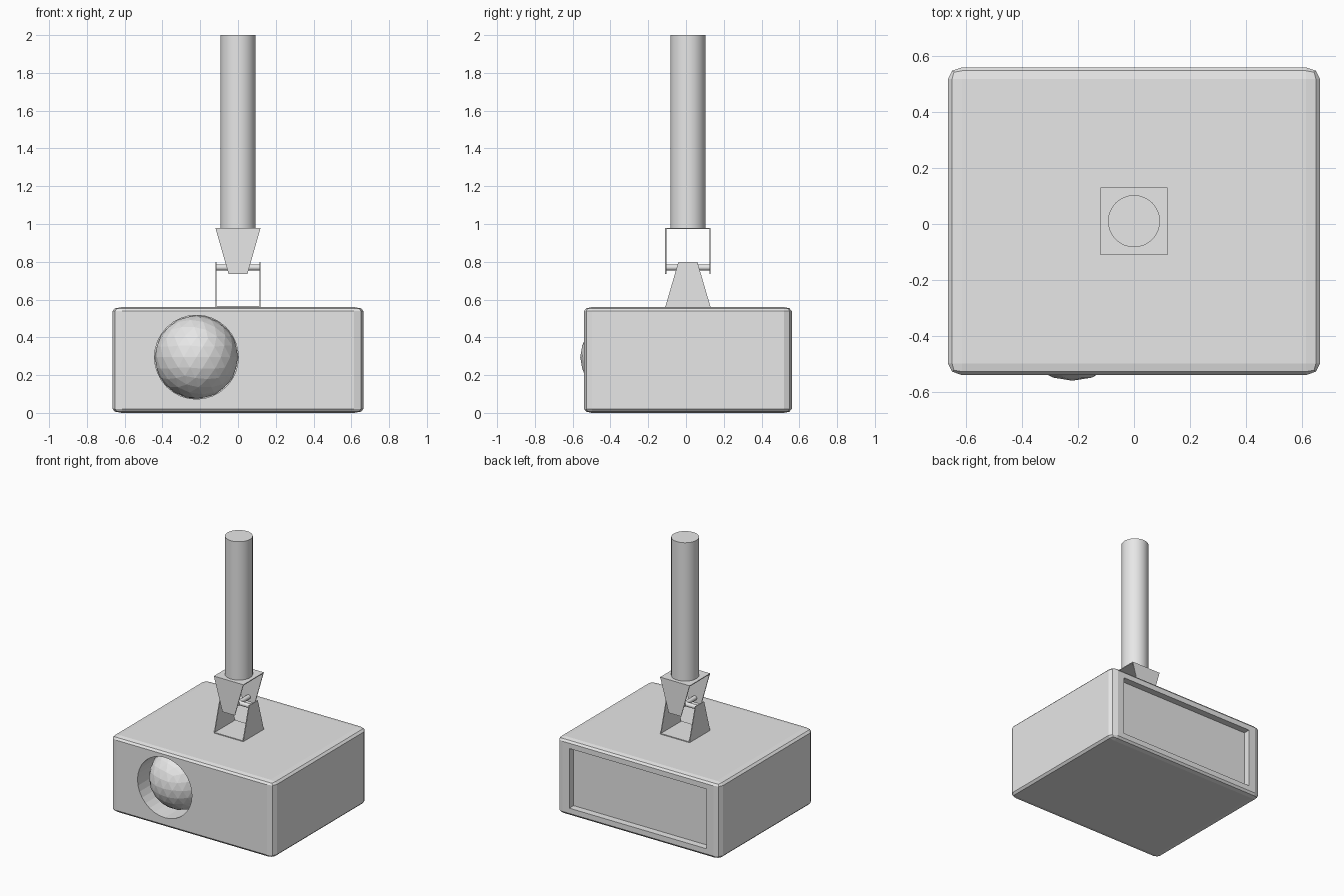
import bpy, bmesh
from math import pi
from mathutils import Matrix, Vector

cube = bpy.data.objects.get("Cube")
if cube:
    bpy.data.objects.remove(cube, do_unlink=True)

grey = bpy.data.materials.new("light_grey")
grey.use_nodes = True
grey.diffuse_color = (0.8, 0.8, 0.8, 1)
grey.node_tree.nodes["Principled BSDF"].inputs["Base Color"].default_value = (0.8, 0.8, 0.8, 1)

MID_Y = 0.01  # depth of the body and mount centre line


def finish(name, bm, smooth=False):
    bmesh.ops.recalc_face_normals(bm, faces=bm.faces)
    mesh = bpy.data.meshes.new(name)
    bm.to_mesh(mesh)
    bm.free()
    obj = bpy.data.objects.new(name, mesh)
    bpy.context.collection.objects.link(obj)
    mesh.materials.append(grey)
    if smooth:
        bpy.ops.object.select_all(action='DESELECT')
        obj.select_set(True)
        bpy.context.view_layer.objects.active = obj
        bpy.ops.object.shade_smooth_by_angle(angle=pi / 6)
    return obj


def box(name, centre, size, bevel=0):
    # The bevel is made before scaling, so it stretches with the box
    bm = bmesh.new()
    bmesh.ops.create_cube(bm, size=1)
    if bevel:
        bmesh.ops.bevel(bm, geom=bm.edges[:], offset=bevel, segments=2,
                        profile=0.5, affect='EDGES')
    bmesh.ops.scale(bm, vec=size, verts=bm.verts)
    bmesh.ops.translate(bm, vec=centre, verts=bm.verts)
    return finish(name, bm)


def cylinder(name, centre, radius, length, axis, smooth=True):
    bm = bmesh.new()
    turn = Vector((0, 0, 1)).rotation_difference(Vector(axis)).to_matrix().to_4x4()
    bmesh.ops.create_cone(bm, cap_ends=True, segments=32, radius1=radius, radius2=radius,
                          depth=length, matrix=Matrix.Translation(centre) @ turn)
    return finish(name, bm, smooth)


def cut(obj, cutter):
    cutter.hide_render = True
    mod = obj.modifiers.new("cut", 'BOOLEAN')
    mod.operation = 'DIFFERENCE'
    mod.solver = 'EXACT'
    mod.object = cutter
    bpy.context.view_layer.objects.active = obj
    bpy.ops.object.modifier_apply(modifier=mod.name)
    bpy.data.objects.remove(cutter, do_unlink=True)


def bracket(name, z_wide, z_narrow, across_x):
    # U-shaped bracket: a thin square plate with two tapering ears
    half, tip, thick = 0.12, 0.05, 0.006
    up = 1 if z_narrow > z_wide else -1
    box(name + "_plate", (0, MID_Y, z_wide + up * thick / 2), (2 * half, 2 * half, thick))
    for side, word in ((-1, "first"), (1, "second")):
        bm = bmesh.new()
        outline = [(-half, z_wide), (half, z_wide), (tip, z_narrow), (-tip, z_narrow)]
        outer = side * half
        points = [(outer, a, z) if across_x else (a, outer, z) for a, z in outline]
        face = bm.faces.new([bm.verts.new(p) for p in points])
        ext = bmesh.ops.extrude_face_region(bm, geom=[face])
        inward = (-side * thick, 0, 0) if across_x else (0, -side * thick, 0)
        moved = [v for v in ext["geom"] if isinstance(v, bmesh.types.BMVert)]
        bmesh.ops.translate(bm, vec=inward, verts=moved)
        bmesh.ops.translate(bm, vec=(0, MID_Y, 0), verts=bm.verts)
        finish(name + "_" + word + "_ear", bm)


# Housing with a round lens opening in front and a shallow back panel
housing = box("housing", (0, MID_Y, 0.28), (1.33, 1.1, 0.56), bevel=0.038)
cut(housing, cylinder("lens_cutter", (-0.22, -0.47, 0.295), 0.222, 0.26, (0, 1, 0), False))
cut(housing, box("panel_cutter", (0, 0.56, 0.28), (1.12, 0.1, 0.44)))

# Faceted lens ball
bm = bmesh.new()
bmesh.ops.create_icosphere(bm, subdivisions=3, radius=0.22,
                           matrix=Matrix.Translation((-0.22, -0.34, 0.295)))
finish("lens", bm)

# Two crossed brackets joined by pins
bracket("lower_bracket", 0.56, 0.8, True)
bracket("upper_bracket", 0.98, 0.735, False)
cylinder("lower_pin", (0, MID_Y, 0.77), 0.016, 0.235, (1, 0, 0))
cylinder("upper_pin", (0, MID_Y, 0.77), 0.016, 0.235, (0, 1, 0))

# Ceiling pole
cylinder("pole", (0, MID_Y, 1.49), 0.093, 1.02, (0, 0, 1))
